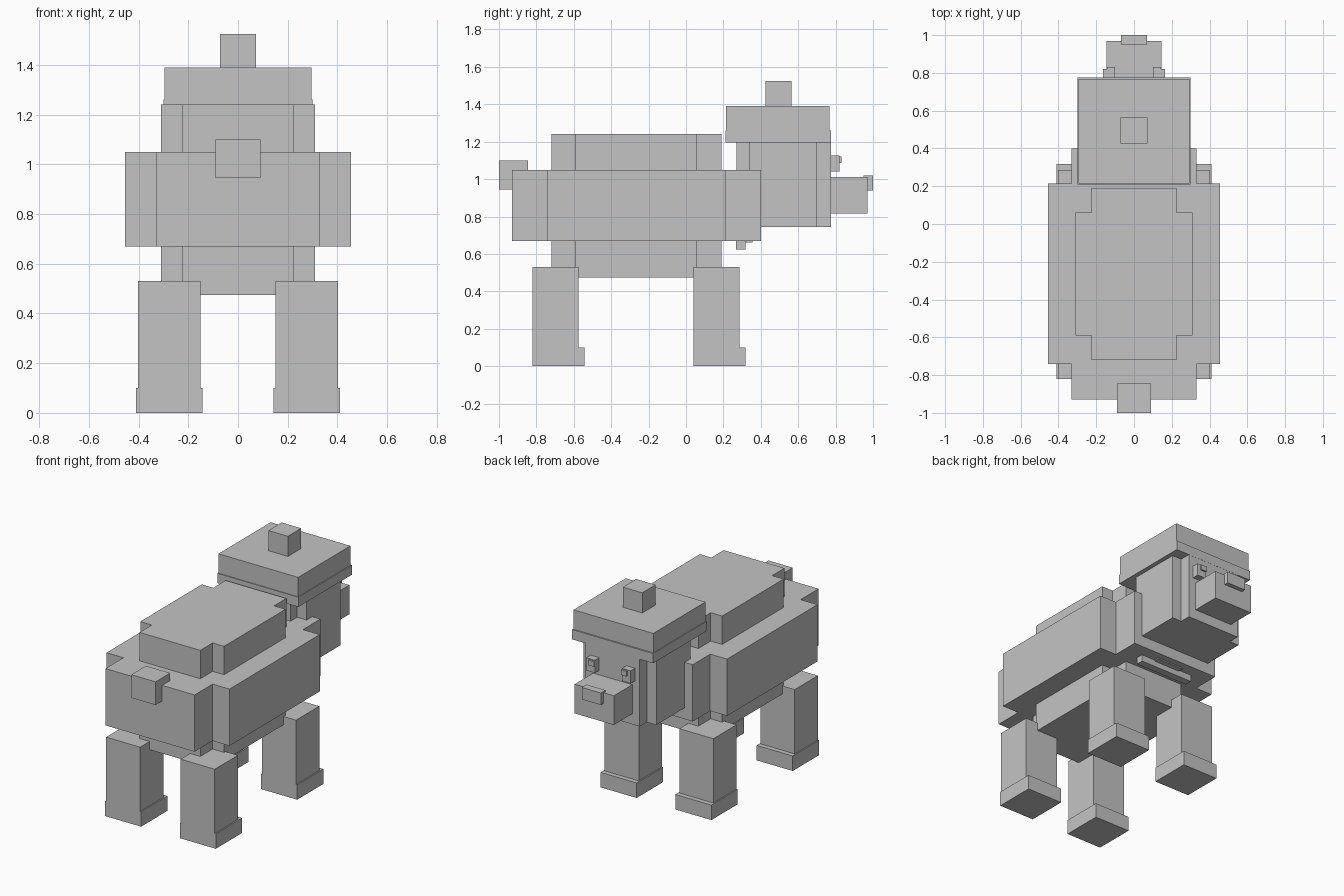
import bpy
import bmesh
from mathutils import Vector

cube = bpy.data.objects.get("Cube")
if cube:
    bpy.data.objects.remove(cube)

grey = bpy.data.materials.new("light_grey")
grey.use_nodes = True
COLOUR = (0.55, 0.55, 0.55, 1)
grey.diffuse_color = COLOUR
grey.node_tree.nodes["Principled BSDF"].inputs["Base Color"].default_value = COLOUR


def block(name, x, y, z, mirror=False):
    """Box from (low, high) ranges, optionally mirrored across x = 0."""
    lo, hi = (Vector(p) for p in zip(x, y, z))
    bm = bmesh.new()
    bmesh.ops.create_cube(bm, size=1)
    for v in bm.verts:
        v.co = (lo + hi) / 2 + v.co * (hi - lo)
    mesh = bpy.data.meshes.new(name)
    bm.to_mesh(mesh)
    bm.free()
    mesh.materials.append(grey)
    obj = bpy.data.objects.new(name, mesh)
    bpy.context.collection.objects.link(obj)
    if mirror:
        obj.modifiers.new("mirror", "MIRROR").use_axis[0] = True
    return obj


def centred(name, half_width, y, z):
    return block(name, (-half_width, half_width), y, z)


# Woolly body: crossed blocks give the notched corners
centred("body_wide", 0.455, (-0.74, 0.215), (0.67, 1.05))
centred("body_long", 0.33, (-0.93, 0.40), (0.67, 1.05))
centred("back_wide", 0.31, (-0.59, 0.06), (0.475, 1.24))
centred("back_long", 0.225, (-0.72, 0.19), (0.475, 1.24))
centred("tail", 0.09, (-1.0, -0.845), (0.945, 1.10))

# Legs and hooves
for end, y in (("tail_end", -0.82), ("head_end", 0.04)):
    block(end + "_legs", (0.15, 0.402), (y, y + 0.245), (0.05, 0.53), True)
    block(end + "_hooves", (0.143, 0.41), (y, y + 0.277), (0, 0.10), True)

# Head
centred("head_long", 0.20, (0.27, 0.775), (0.745, 1.22))
centred("head_wide", 0.27, (0.34, 0.70), (0.745, 1.22))
centred("snout", 0.145, (0.76, 0.97), (0.815, 1.01))
centred("nose", 0.07, (0.95, 1.0), (0.94, 1.02))
block("eyes", (0.10, 0.165), (0.76, 0.82), (1.04, 1.125), True)
block("pupils", (0.10, 0.142), (0.81, 0.831), (1.085, 1.12), True)

# Wool cap with a thin brim and a bobble
centred("cap_brim", 0.30, (0.21, 0.776), (1.195, 1.26))
centred("cap", 0.295, (0.215, 0.767), (1.20, 1.39))
centred("cap_bobble", 0.072, (0.425, 0.565), (1.38, 1.525))

# Chest strap below the body
centred("chest_strap", 0.20, (0.267, 0.318), (0.625, 0.69))
centred("strap_tab", 0.10, (0.30, 0.355), (0.662, 0.69))
